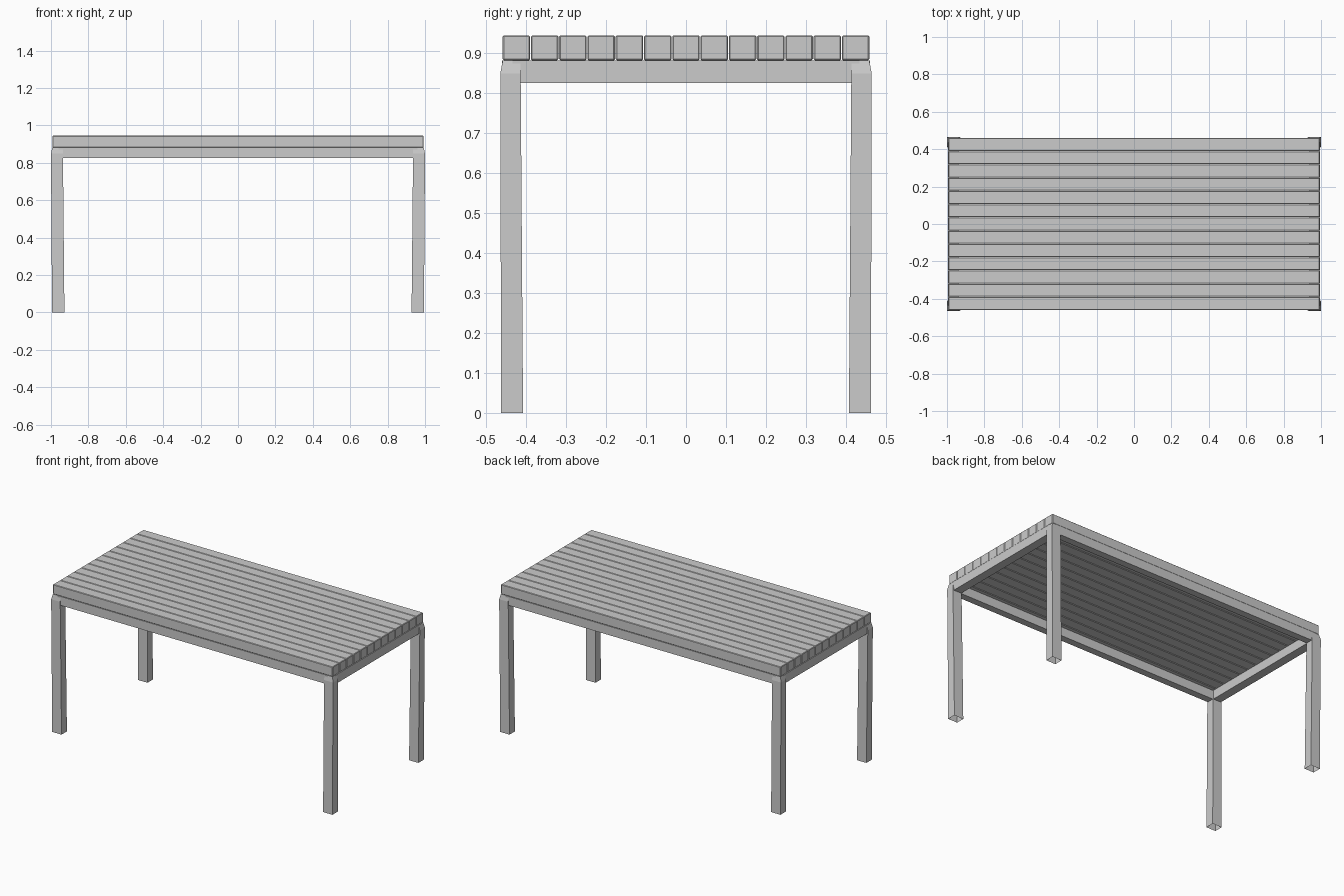
import bpy, bmesh

if "Cube" in bpy.data.objects:
    bpy.data.objects.remove(bpy.data.objects["Cube"])

TOP, SEAM, RAIL_BOTTOM = 0.945, 0.883, 0.826


def make_object(name, bm):
    bmesh.ops.recalc_face_normals(bm, faces=bm.faces)
    mesh = bpy.data.meshes.new(name)
    bm.to_mesh(mesh)
    bm.free()
    obj = bpy.data.objects.new(name, mesh)
    bpy.context.collection.objects.link(obj)
    return obj


def box(name, lo, hi, bevel=0.0):
    bm = bmesh.new()
    bmesh.ops.create_cube(bm, size=1)
    for v in bm.verts:
        v.co = [lo[i] + (v.co[i] + 0.5) * (hi[i] - lo[i]) for i in range(3)]
    obj = make_object(name, bm)
    if bevel:
        mod = obj.modifiers.new("edge_bevel", 'BEVEL')
        mod.width = bevel
        mod.segments = 1
    return obj


def leg(name, sx, sy):
    # sections: z, inner x, outer x, inner y, outer y
    sections = [(0.0, 0.928, 0.994, 0.408, 0.463),
                (0.85, 0.936, 1.0, 0.414, 0.465),
                (SEAM, 0.936, 0.992, 0.414, 0.459)]
    bm = bmesh.new()
    rings = [[bm.verts.new((sx * x, sy * y, z))
              for x, y in ((xi, yi), (xo, yi), (xo, yo), (xi, yo))]
             for z, xi, xo, yi, yo in sections]
    for a, b in zip(rings, rings[1:]):
        for i in range(4):
            j = (i + 1) % 4
            bm.faces.new((a[i], a[j], b[j], b[i]))
    bm.faces.new(rings[-1])
    make_object(name, bm)


# four tapered legs, open at the foot
for sx, side in ((-1, "left"), (1, "right")):
    for sy, end in ((-1, "front"), (1, "back")):
        leg(f"{end}_{side}_leg", sx, sy)

# frame rails under the top
for s, name in ((-1, "front_rail"), (1, "back_rail")):
    y0, y1 = sorted((s * 0.416, s * 0.461))
    box(name, (-0.96, y0, RAIL_BOTTOM), (0.96, y1, SEAM))
for s, name in ((-1, "left_rail"), (1, "right_rail")):
    x0, x1 = sorted((s * 0.938, s * 0.994))
    box(name, (x0, -0.435, RAIL_BOTTOM), (x1, 0.435, SEAM))

# thirteen planks of the table top
COUNT, HALF, GAP = 13, 0.46, 0.002
pitch = 2 * HALF / COUNT
for i in range(COUNT):
    y = -HALF + i * pitch
    box(f"plank_{i + 1}", (-0.992, y + GAP / 2, SEAM),
        (0.992, y + pitch - GAP / 2, TOP), bevel=0.003)
